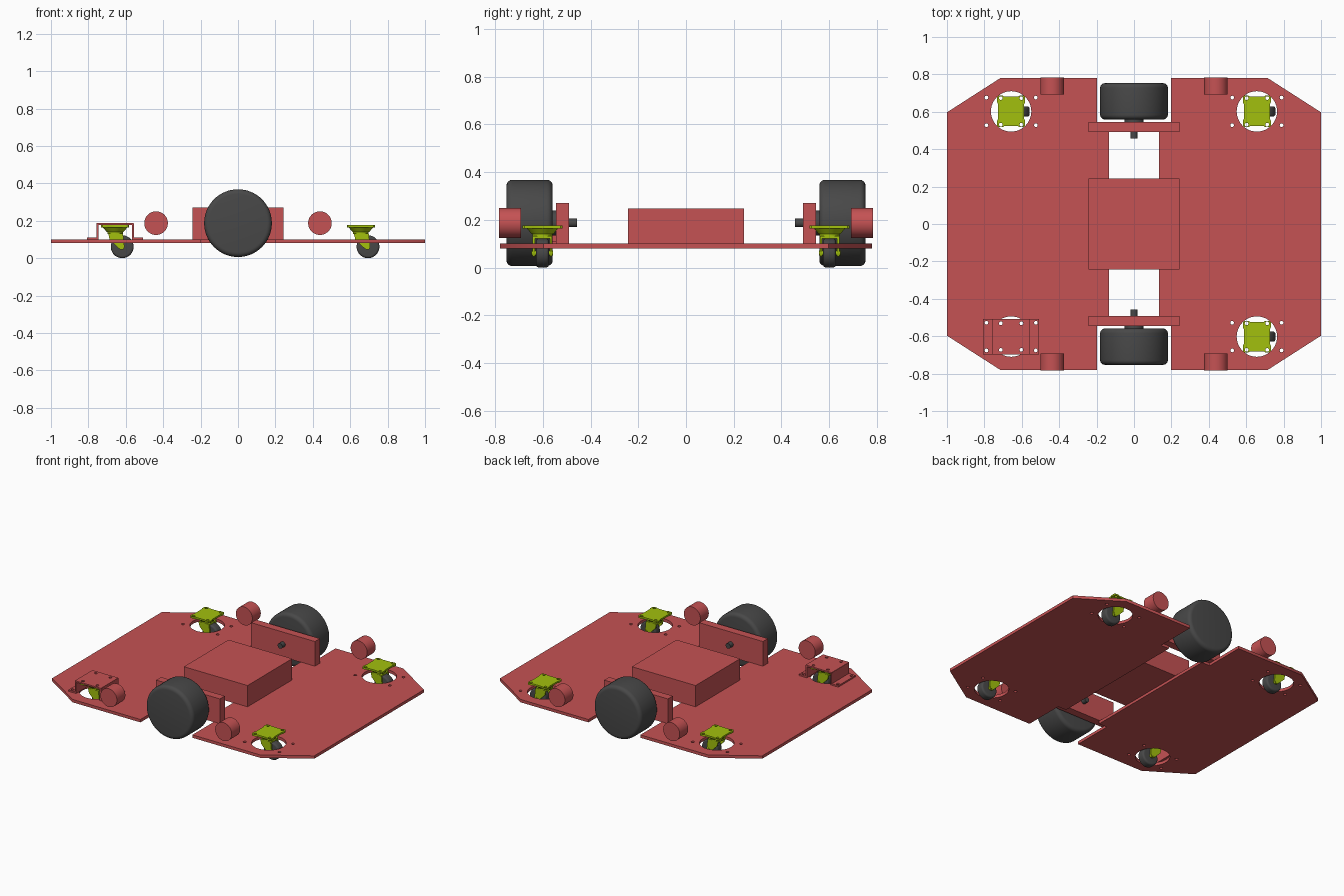
import bpy, bmesh, math
from mathutils import Matrix

if "Cube" in bpy.data.objects:
    bpy.data.objects.remove(bpy.data.objects["Cube"])


def material(name, rgb):
    m = bpy.data.materials.new(name)
    m.use_nodes = True
    m.diffuse_color = (*rgb, 1)
    bsdf = m.node_tree.nodes["Principled BSDF"]
    bsdf.inputs["Base Color"].default_value = (*rgb, 1)
    bsdf.inputs["Roughness"].default_value = 0.6
    return m


RED = material("chassis red", (0.56, 0.085, 0.088))
GREEN = material("caster green", (0.36, 0.53, 0.004))
GREY = material("rubber grey", (0.065, 0.065, 0.065))


def select(ob):
    bpy.ops.object.select_all(action='DESELECT')
    ob.select_set(True)
    bpy.context.view_layer.objects.active = ob


def finish(name, bm, mat):
    me = bpy.data.meshes.new(name)
    bm.to_mesh(me)
    bm.free()
    me.materials.append(mat)
    ob = bpy.data.objects.new(name, me)
    bpy.context.collection.objects.link(ob)
    select(ob)
    bpy.ops.object.shade_smooth_by_angle(angle=math.radians(35))
    return ob


def box(name, x, y, z, mat):
    """Box from (low, high) pairs."""
    bm = bmesh.new()
    bmesh.ops.create_cube(bm, size=1)
    for v in bm.verts:
        for i, (lo, hi) in enumerate((x, y, z)):
            v.co[i] = (lo + hi) / 2 + v.co[i] * (hi - lo)
    return finish(name, bm, mat)


def cylinder(name, centre, r1, length, mat, axis='Y', r2=None, bevel=0, segments=48):
    bm = bmesh.new()
    bmesh.ops.create_cone(bm, cap_ends=True, segments=segments, radius1=r1,
                          radius2=r1 if r2 is None else r2, depth=length)
    if bevel:
        rims = [e for e in bm.edges if any(len(f.verts) > 4 for f in e.link_faces)]
        bmesh.ops.bevel(bm, geom=rims, offset=bevel, segments=5, profile=0.5,
                        affect='EDGES')
    if axis == 'Y':
        bm.transform(Matrix.Rotation(math.pi / 2, 4, 'X'))
    bm.transform(Matrix.Translation(centre))
    return finish(name, bm, mat)


def circle(x, y, r, n=16):
    return [(x + r * math.cos(2 * math.pi * i / n), y + r * math.sin(2 * math.pi * i / n))
            for i in range(n)]


def rect(x0, x1, y0, y1):
    return [(x0, y0), (x1, y0), (x1, y1), (x0, y1)]


def sheet(name, loops, lo, hi, mat, upright=False):
    """Flat sheet: first loop is the outline, the rest are holes.
    Upright sheets read the loops as x, z and span lo..hi in y."""
    cu = bpy.data.curves.new(name, 'CURVE')
    cu.dimensions = '2D'
    cu.fill_mode = 'BOTH'
    cu.extrude = (hi - lo) / 2
    for loop in loops:
        sp = cu.splines.new('POLY')
        sp.points.add(len(loop) - 1)
        for p, (a, b) in zip(sp.points, loop):
            p.co = (a, b, 0, 1)
        sp.use_cyclic_u = True
    ob = bpy.data.objects.new(name, cu)
    bpy.context.collection.objects.link(ob)
    mid = (lo + hi) / 2
    if upright:
        ob.rotation_euler.x = math.pi / 2
        ob.location.y = mid
    else:
        ob.location.z = mid
    cu.materials.append(mat)
    select(ob)
    bpy.ops.object.convert(target='MESH')
    bpy.ops.object.shade_smooth_by_angle(angle=math.radians(35))
    return ob


CX, CY = 0.657, 0.602      # caster mount centre
AXLE_Z = 0.187

# Chassis halves, with caster openings and bolt holes
half = [(0.135, 0.5), (0.198, 0.5), (0.198, 0.78), (0.715, 0.78), (1.0, 0.597)]
half += [(x, -y) for x, y in reversed(half)]
holes = []
for sy in (-1, 1):
    holes.append(circle(CX, sy * CY, 0.108, 48))
    holes += [circle(CX + dx, sy * CY + dy, 0.01)
              for dx in (-0.132, 0.132) for dy in (-0.074, 0.074)]
for side, s in (("left", 1), ("right", -1)):
    loops = [[(s * x, y) for x, y in loop] for loop in [half] + holes]
    sheet(f"chassis_plate_{side}", loops, 0.08, 0.1, RED)

# Central housing
box("central_housing", (-0.243, 0.243), (-0.243, 0.243), (0.098, 0.247), RED)

# Drive wheels, their mounts and the sensor drums at each end
for end, s in (("front", -1), ("back", 1)):
    box(f"{end}_wheel_mount", (-0.243, 0.243), sorted((s * 0.491, s * 0.545)),
        (0.098, 0.27), RED)
    cylinder(f"{end}_drive_wheel", (0, s * 0.656, AXLE_Z), 0.181, 0.194, GREY,
             bevel=0.025, segments=64)
    cylinder(f"{end}_wheel_hub", (0, s * 0.555, AXLE_Z), 0.052, 0.03, GREY)
    cylinder(f"{end}_axle", (0, s * 0.51, AXLE_Z), 0.018, 0.105, GREY, segments=24)
    for side, x in (("left", 0.438), ("right", -0.438)):
        cylinder(f"{end}_{side}_drum", (x, s * 0.738, AXLE_Z), 0.063, 0.092, RED)


def caster(name, x, y):
    # Mounting plate with slightly drawn-in sides and bolt holes
    outline = []
    for i in range(4):
        c, s = ((1, 0), (0, 1), (-1, 0), (0, -1))[i]
        for a, b in ((0.075, -0.045), (0.07, -0.035), (0.07, 0.035),
                     (0.075, 0.045), (0.075, 0.068), (0.068, 0.075)):
            px, py = a * c - b * s, a * s + b * c
            outline.append((x + px, y + py * 1.12))
    bolts = [circle(x + dx, y + dy, 0.01) for dx in (-0.055, 0.055) for dy in (-0.071, 0.071)]
    sheet(f"{name}_plate", [outline] + bolts, 0.164, 0.176, GREEN)
    # Swivel bearing
    cylinder(f"{name}_swivel", (x, y, 0.153), 0.046, 0.024, GREEN, 'Z', r2=0.066, segments=32)
    cylinder(f"{name}_swivel_neck", (x, y, 0.136), 0.042, 0.014, GREEN, 'Z', segments=32)
    # Fork
    box(f"{name}_fork_crown", (x - 0.036, x + 0.042), (y - 0.041, y + 0.041),
        (0.122, 0.132), GREEN)
    leg = [(-0.036, 0.13), (0.042, 0.13), (0.05, 0.06), (0.044, 0.046),
           (0.028, 0.046), (0.01, 0.06), (-0.03, 0.1)]
    for k, s in (("front", -1), ("back", 1)):
        lo, hi = sorted((y + s * 0.031, y + s * 0.041))
        sheet(f"{name}_fork_{k}", [[(x + a, b) for a, b in leg]], lo, hi, GREEN, upright=True)
    # Trailing wheel and its pin
    cylinder(f"{name}_wheel", (x + 0.038, y, 0.061), 0.061, 0.054, GREY, bevel=0.012)
    cylinder(f"{name}_pin", (x + 0.038, y, 0.061), 0.01, 0.09, GREEN, segments=16)


for end, sy in (("front", -1), ("back", 1)):
    for side, sx in (("left", 1), ("right", -1)):
        caster(f"{end}_{side}_caster", sx * CX, sy * CY)

# Raised bracket over the front right caster
bx, by, hw = -CX, -CY, 0.095
y0, y1 = by - hw, by + hw
top_holes = [circle(bx + dx, by + dy, 0.01) for dx in (-0.055, 0.055) for dy in (-0.071, 0.071)]
sheet("bracket_top", [rect(bx - 0.099, bx + 0.099, y0, y1)] + top_holes, 0.177, 0.187, RED)
for side, s in (("left", 1), ("right", -1)):
    foot = rect(*sorted((bx + s * 0.09, bx + s * 0.15)), y0, y1)
    foot_holes = [circle(bx + s * 0.132, by + dy, 0.01) for dy in (-0.074, 0.074)]
    sheet(f"bracket_foot_{side}", [foot] + foot_holes, 0.1, 0.11, RED)
    box(f"bracket_wall_{side}", sorted((bx + s * 0.09, bx + s * 0.1)), (y0, y1),
        (0.1, 0.184), RED)
